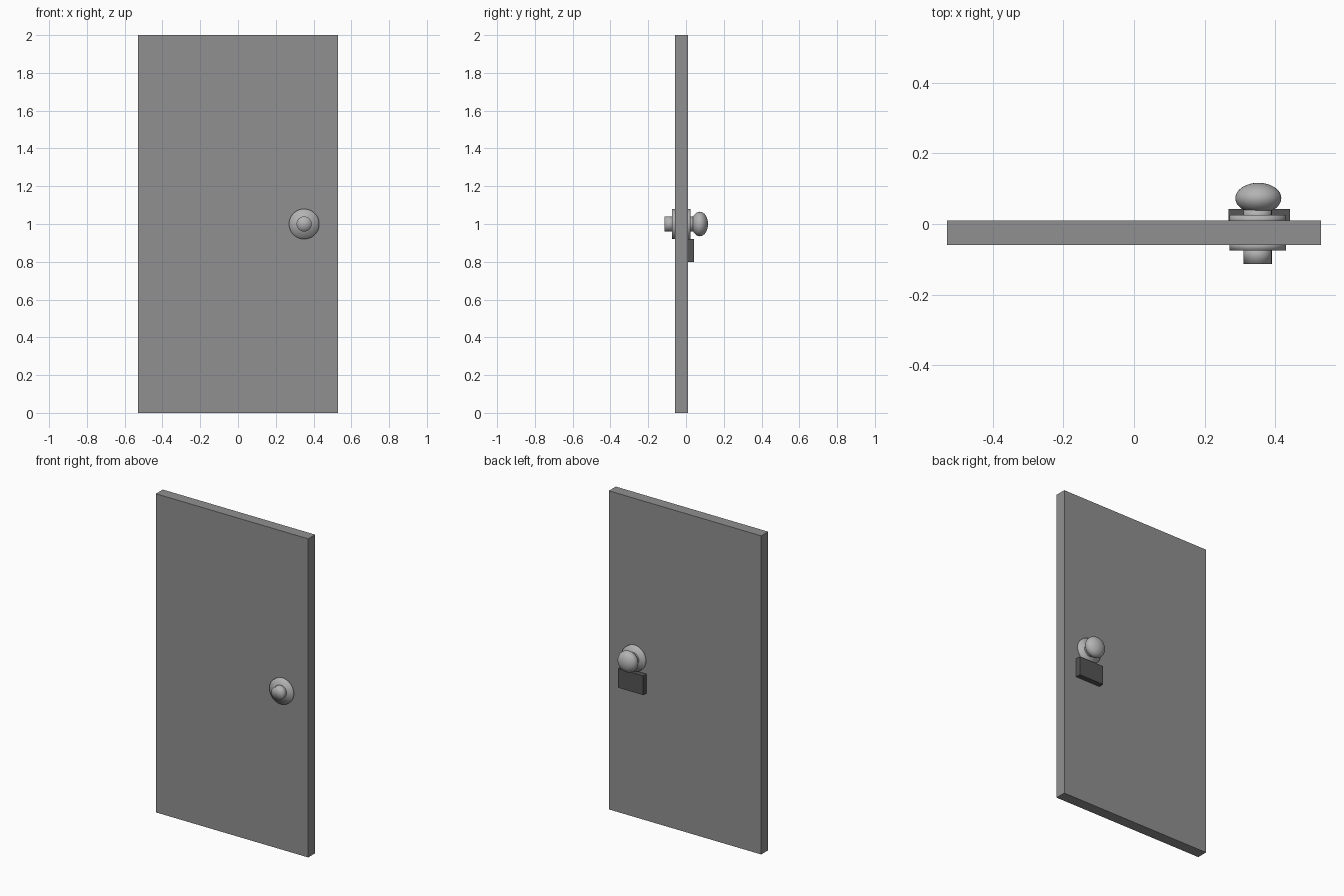
import bpy
import math

if "Cube" in bpy.data.objects:
    bpy.data.objects.remove(bpy.data.objects["Cube"])


def material(name, value):
    m = bpy.data.materials.new(name)
    m.diffuse_color = (value, value, value, 1)
    m.use_nodes = True
    m.node_tree.nodes["Principled BSDF"].inputs["Base Color"].default_value = m.diffuse_color
    return m


door_grey = material("mid grey", 0.28)
metal_grey = material("light grey", 0.45)
lock_grey = material("dark grey", 0.09)


def box(name, lo, hi, mat):
    bpy.ops.mesh.primitive_cube_add(
        size=1, location=[(a + b) / 2 for a, b in zip(lo, hi)])
    ob = bpy.context.object
    ob.name = name
    ob.scale = [b - a for a, b in zip(lo, hi)]
    bpy.ops.object.transform_apply(location=False, rotation=False, scale=True)
    ob.data.materials.append(mat)
    return ob


KNOB_X, KNOB_Z = 0.35, 1.0


def disc(name, radius, y0, y1):
    # Round part along y, softly shaded over its ends
    bpy.ops.mesh.primitive_cylinder_add(
        vertices=48, radius=radius, depth=y1 - y0, end_fill_type='TRIFAN',
        location=(KNOB_X, (y0 + y1) / 2, KNOB_Z),
        rotation=(math.pi / 2, 0, 0))
    ob = bpy.context.object
    ob.name = name
    ob.data.materials.append(metal_grey)
    bpy.ops.object.shade_smooth()
    return ob


# Door slab
box("door_panel", (-0.529, -0.059, 0), (0.529, 0.01, 2), door_grey)

# Front handle: round plate and short cylinder grip
disc("front_plate", 0.08, -0.075, -0.05)
disc("front_grip", 0.04, -0.113, -0.06)

# Back handle: round plate, neck and flattened knob
disc("back_plate", 0.08, 0.0, 0.025)
disc("back_neck", 0.04, 0.01, 0.04)
bpy.ops.mesh.primitive_uv_sphere_add(
    segments=48, ring_count=24, radius=0.065,
    location=(KNOB_X + 0.002, 0.073, KNOB_Z))
knob = bpy.context.object
knob.name = "back_knob"
knob.scale = (1, 0.67, 1)
bpy.ops.object.transform_apply(location=False, rotation=False, scale=True)
knob.data.materials.append(metal_grey)
bpy.ops.object.shade_smooth()

# Lock box under the back knob
box("lock_box", (0.267, 0.005, 0.80), (0.441, 0.043, 0.92), lock_grey)
